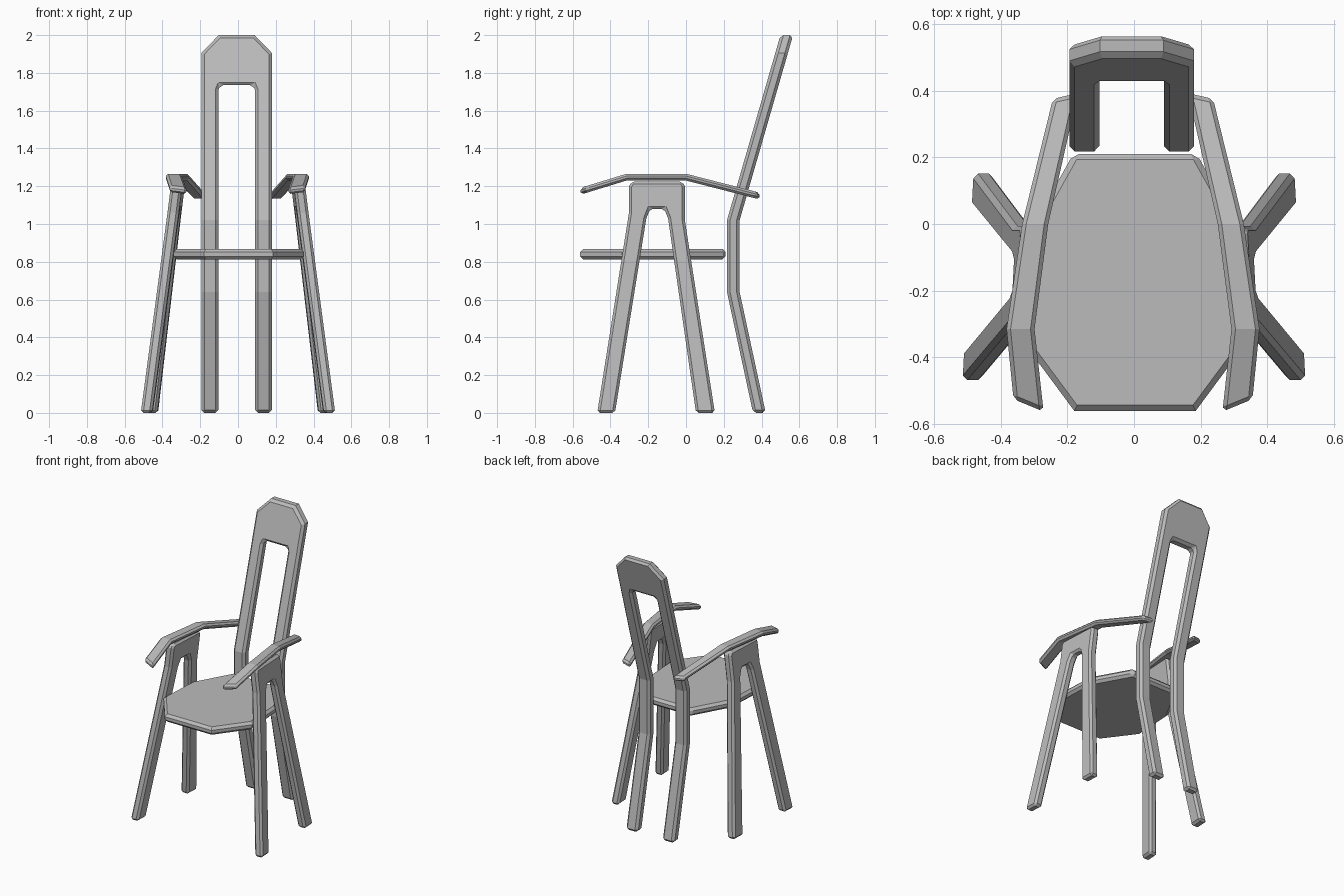
import bpy, bmesh, math
from mathutils import Vector

if "Cube" in bpy.data.objects:
    bpy.data.objects.remove(bpy.data.objects["Cube"], do_unlink=True)

GREY = (0.5, 0.5, 0.5, 1)
grey = bpy.data.materials.new("plain_grey")
grey.use_nodes = True
grey.diffuse_color = GREY
grey.node_tree.nodes["Principled BSDF"].inputs["Base Color"].default_value = GREY


def interp(t, points):
    """Piecewise linear height along a path, extended past both ends."""
    for (a, u), (b, v) in zip(points, points[1:]):
        if t <= b or (b, v) == points[-1]:
            return u + (v - u) * (t - a) / (b - a)


def board(name, outline, depth, place, bevel, cuts=()):
    """Extrude a flat outline, cut it where it bends, place it and chamfer it."""
    bm = bmesh.new()
    face = bm.faces.new([bm.verts.new((a, b, 0)) for a, b in outline])
    top = bmesh.ops.extrude_face_region(bm, geom=[face])["geom"]
    for v in top:
        if isinstance(v, bmesh.types.BMVert):
            v.co.z = depth
    for c in cuts:
        bmesh.ops.bisect_plane(bm, geom=bm.verts[:] + bm.edges[:] + bm.faces[:],
                               dist=0.0001, plane_co=(0, c, 0), plane_no=(0, 1, 0))
    for v in bm.verts:
        v.co = Vector(place(*v.co))
    bmesh.ops.recalc_face_normals(bm, faces=bm.faces[:])
    mesh = bpy.data.meshes.new(name)
    bm.to_mesh(mesh)
    bm.free()
    mesh.materials.append(grey)
    obj = bpy.data.objects.new(name, mesh)
    bpy.context.collection.objects.link(obj)
    mod = obj.modifiers.new("chamfer", "BEVEL")
    mod.width = bevel
    mod.segments = 1
    mod.limit_method = "ANGLE"
    mod.angle_limit = math.radians(60)
    return obj


def mirrored(half):
    """Complete a right-hand half outline with its mirror image."""
    return half + [(-a, b) for a, b in reversed(half)]


# Tall bent back with a long slot, running down into the two rear legs
back_path = [(0, 0.355), (0.64, 0.217), (1.02, 0.217), (2.0, 0.50)]
back_half = [(0.09, 1.735), (0.1, 1.71), (0.1, 0), (0.187, 0), (0.187, 1.905), (0.095, 2.0)]
back_half = [(a - 0.003, b) if b < 1.8 and a < 0.15 else (a, b) for a, b in back_half]
board("back_with_rear_legs", mirrored(back_half), 0.067,
      lambda a, b, c: (a - 0.007, interp(b, back_path) + c, b), 0.016, (0.64, 1.02))

# Eight-sided seat
seat_half = [(0.182, -0.56), (0.345, -0.34), (0.33, -0.05), (0.185, 0.21)]
board("seat", mirrored(seat_half), 0.056,
      lambda a, b, c: (a + 0.003, b, 0.812 + c), 0.017)

# Side frames: a front and middle leg joined by a top panel, leaning inward
frame = [(-0.47, 0), (-0.302, 1.06), (-0.302, 1.2), (-0.288, 1.225), (-0.02, 1.225),
         (-0.006, 1.2), (-0.006, 1.02), (0.153, 0), (0.053, 0), (-0.095, 1.03),
         (-0.115, 1.08), (-0.19, 1.08), (-0.21, 1.03), (-0.376, 0)]

# Armrests: curved in plan, drooping toward both ends
arm = [(-0.268, -0.562), (-0.358, -0.525), (-0.379, -0.315), (-0.332, 0),
       (-0.24, 0.375), (-0.165, 0.392), (-0.254, 0), (-0.295, -0.315)]
arm_path = [(-0.56, 1.155), (-0.315, 1.23), (0, 1.23), (0.39, 1.13)]

for side, s in (("right", -1), ("left", 1)):
    board(side + "_leg_frame", frame, 0.06,
          lambda a, b, c: (s * (0.439 - 0.053 * (a + 0.16) - 0.125 * b + c), a, b), 0.014)
    board(side + "_armrest", arm, 0.036,
          lambda a, b, c: (-s * a - 0.003, b, interp(b, arm_path) + c), 0.012, (-0.315, 0))
